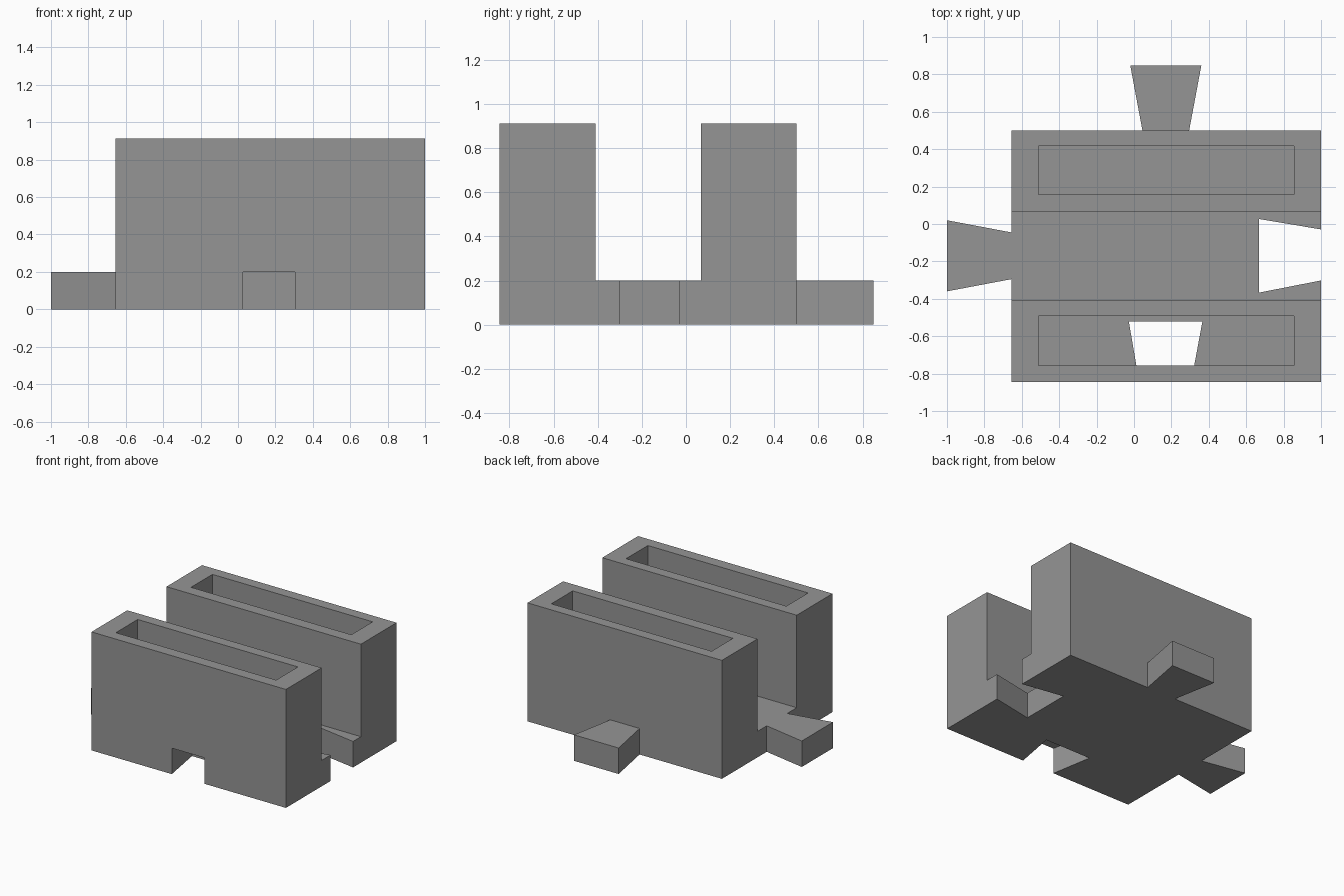
import bpy, bmesh

if "Cube" in bpy.data.objects:
    bpy.data.objects.remove(bpy.data.objects["Cube"])

gray = bpy.data.materials.new("plain gray")
gray.diffuse_color = (0.3, 0.3, 0.3, 1)
gray.use_nodes = True
gray.node_tree.nodes["Principled BSDF"].inputs["Base Color"].default_value = gray.diffuse_color


def prism(name, points, direction):
    """Extrude a flat polygon along a direction."""
    bm = bmesh.new()
    face = bm.faces.new([bm.verts.new(p) for p in points])
    out = bmesh.ops.extrude_face_region(bm, geom=[face])
    moved = [v for v in out["geom"] if isinstance(v, bmesh.types.BMVert)]
    bmesh.ops.translate(bm, verts=moved, vec=direction)
    bmesh.ops.recalc_face_normals(bm, faces=bm.faces)
    mesh = bpy.data.meshes.new(name)
    bm.to_mesh(mesh)
    bm.free()
    mesh.materials.append(gray)
    obj = bpy.data.objects.new(name, mesh)
    bpy.context.collection.objects.link(obj)
    return obj


def upright(name, outline, z0, z1):
    return prism(name, [(x, y, z0) for x, y in outline], (0, 0, z1 - z0))


def rect(x0, x1, y0, y1):
    return [(x0, y0), (x1, y0), (x1, y1), (x0, y1)]


def combine(target, tool, operation):
    mod = target.modifiers.new(tool.name, "BOOLEAN")
    mod.operation = operation
    mod.solver = "EXACT"
    mod.object = tool
    bpy.context.view_layer.objects.active = target
    bpy.ops.object.modifier_apply(modifier=mod.name)
    bpy.data.objects.remove(tool, do_unlink=True)


BASE, TOP = 0.2, 0.912

# Body: base plate and two tall walls as one U profile along x
profile = [(-0.845, 0), (0.5, 0), (0.5, TOP), (0.067, TOP),
           (0.067, BASE), (-0.41, BASE), (-0.41, TOP), (-0.845, TOP)]
body = prism("body", [(-0.656, y, z) for y, z in profile], (1.656, 0, 0))

# Long open pockets in both walls
for y0, y1 in ((0.157, 0.417), (-0.757, -0.492)):
    combine(body, upright("pocket", rect(-0.51, 0.855, y0, y1), BASE - 0.001, 1.2), "DIFFERENCE")

# Dovetail sockets: front one under the wall, right one through the channel
front = [(-0.028, -0.52), (0.366, -0.52), (0.30, -0.875), (0.033, -0.875)]
combine(body, upright("front_socket", front, -0.1, BASE), "DIFFERENCE")
right = [(0.668, 0.027), (0.668, -0.367), (1.03, -0.296), (1.03, -0.034)]
combine(body, upright("right_socket", right, -0.1, 0.3), "DIFFERENCE")

# Dovetail tabs with short necks running into the body
left_tab = [(-1, 0.02), (-1, -0.36), (-0.656, -0.295), (-0.6, -0.295),
            (-0.6, -0.045), (-0.656, -0.045)]
combine(body, upright("left_tab", left_tab, 0, BASE), "UNION")
back_tab = [(-0.02, 0.848), (0.36, 0.848), (0.295, 0.5), (0.295, 0.45),
            (0.045, 0.45), (0.045, 0.5)]
combine(body, upright("back_tab", back_tab, 0, BASE), "UNION")
